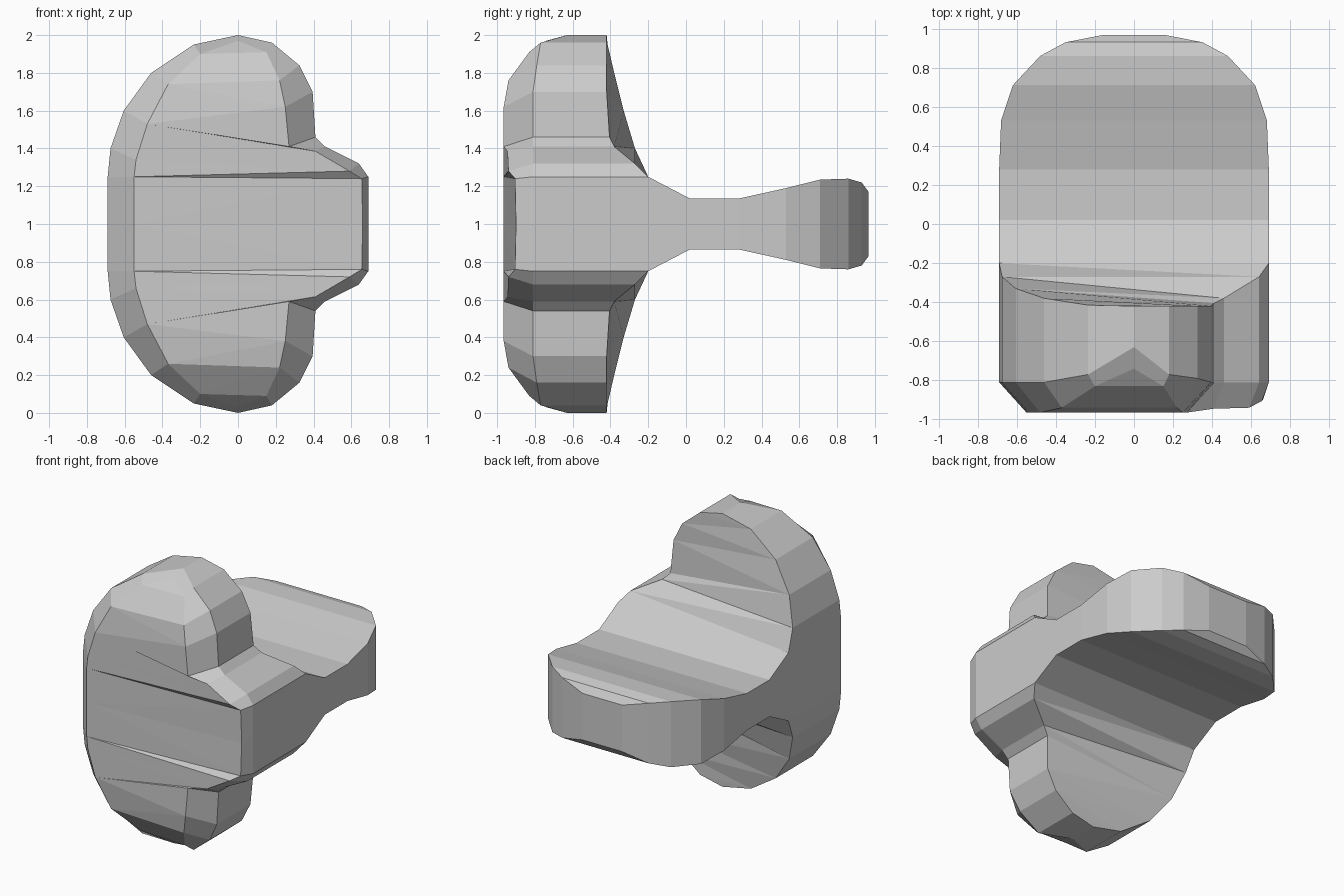
import bpy, bmesh

if "Cube" in bpy.data.objects:
    bpy.data.objects.remove(bpy.data.objects["Cube"])

# Upper half outline of the grip, left middle -> top -> right middle.
# h is height above the mid plane z = 1
# (x, h, y_back, y_front, x_inner, h_inner, y_inner)
outline = [
    (-.69, 0, -.2, -.81, -.55, 0, -.965),
    (-.69, .25, -.2, -.81, -.55, .25, -.965),
    (-.675, .4, -.27, -.81, -.54, .34, -.965),
    (-.605, .6, -.33, -.81, -.48, .53, -.965),
    (-.46, .8, -.38, -.81, -.37, .74, -.94),
    (-.235, .95, -.415, -.77, -.2, .9, -.83),
    (0, 1, -.42, -.63, 0, .97, -.74),
    (.18, .96, -.42, -.77, .15, .91, -.83),
    (.325, .84, -.42, -.79, .22, .76, -.94),
    (.395, .7, -.42, -.81, .25, .62, -.965),
    (.41, .46, -.405, -.81, .27, .41, -.965),
    (.46, .41, -.38, -.81, .41, .385, -.945),
    (.64, .32, -.27, -.81, .59, .28, -.94),
    (.69, .25, -.2, -.81, .655, .24, -.905),
    (.69, 0, -.2, -.81, .66, 0, -.9),
]
TOP = 6

# Rear tongue stations: (y, half height, half width)
tongue = [(-.2, .25, .69), (.02, .135, .69), (.28, .135, .69), (.53, .19, .68),
          (.71, .235, .62), (.86, .24, .48), (.93, .22, .35), (.967, .17, .16)]

faces = []


def strip(a, b):
    """Join two matching rows of points with quads."""
    for i in range(len(a) - 1):
        faces.append((a[i], a[i + 1], b[i + 1], b[i]))


def zipper(left, right):
    """Fill between two falling edges that share their top point."""
    i = j = 0
    while i < len(left) - 1 or j < len(right) - 1:
        go_left = j == len(right) - 1 or (
            i < len(left) - 1 and left[i + 1][2] >= right[j + 1][2])
        if go_left:
            tri = (left[i], left[i + 1], right[j])
            i += 1
        else:
            tri = (left[i], right[j], right[j + 1])
            j += 1
        if len(set(tri)) == 3:
            faces.append(tri)


# Grip: back edge, front edge and inset front edge
back = [(p[0], p[2], p[1]) for p in outline]
front = [(p[0], p[3], p[1]) for p in outline]
inner = [(p[4], p[6], p[5]) for p in outline]
strip(back, front)
strip(front, inner)
zipper(inner[TOP::-1], inner[TOP:])
zipper(back[TOP:0:-1], back[TOP:-1])

# Tongue: upper surface, both side walls and end
rows = [[(s * w, y, k * h) for s, k in ((-1, 0), (-1, 1), (1, 1), (1, 0))]
        for y, h, w in tongue]
for a, b in zip(rows, rows[1:]):
    strip(a, b)
faces.append(tuple(rows[-1]))

# Mirror about the mid plane and weld
bm = bmesh.new()
for side in (1, -1):
    for f in faces:
        bm.faces.new([bm.verts.new((x, y, 1 + side * h)) for x, y, h in f])
bmesh.ops.remove_doubles(bm, verts=bm.verts, dist=1e-4)
bmesh.ops.recalc_face_normals(bm, faces=bm.faces)
mesh = bpy.data.meshes.new("grip_body")
bm.to_mesh(mesh)
bm.free()
bpy.context.collection.objects.link(bpy.data.objects.new("grip_body", mesh))
